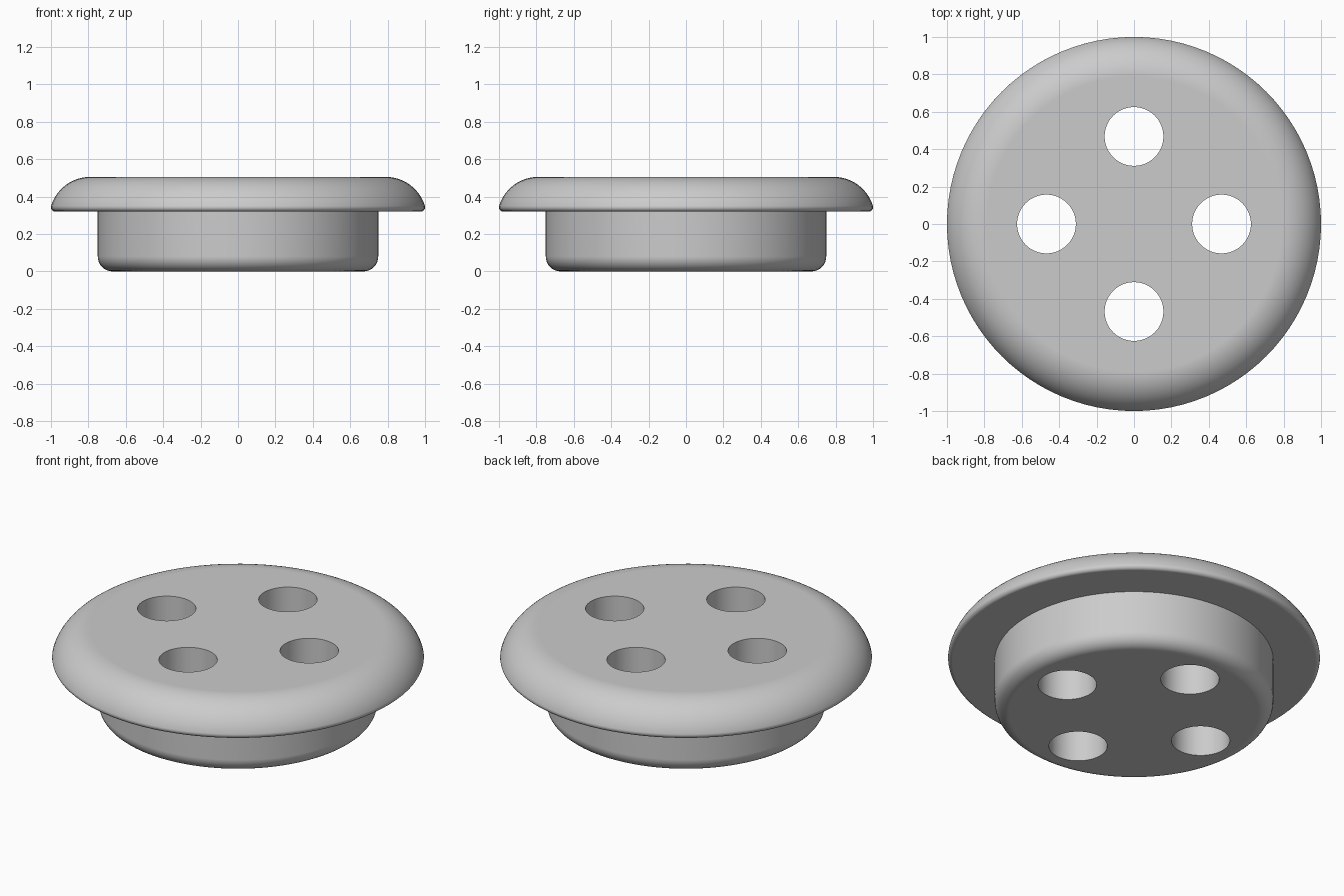
import bpy, bmesh
from math import sin, cos, radians, tau

if "Cube" in bpy.data.objects:
    bpy.data.objects.remove(bpy.data.objects["Cube"], do_unlink=True)

SIDES = 96
HOLE_RADIUS, HOLE_OFFSET = 0.157, 0.468

grey = bpy.data.materials.new("light grey")
grey.use_nodes = True
colour = (0.6, 0.6, 0.6, 1)
grey.diffuse_color = colour
grey.node_tree.nodes["Principled BSDF"].inputs["Base Color"].default_value = colour


def arc(cx, cz, radius, start, end, steps):
    """Points of a circular arc in the radius/height plane, in degrees."""
    angles = [radians(start + (end - start) * i / steps) for i in range(steps + 1)]
    return [(cx + radius * cos(a), cz + radius * sin(a)) for a in angles]


def lathe(name, profile):
    """Closed solid from an open profile revolved about z, with flat end caps."""
    bm = bmesh.new()
    rings = []
    for i in range(len(profile)):
        r, z = profile[i]
        rings.append([bm.verts.new((r * cos(tau * k / SIDES), r * sin(tau * k / SIDES), z))
                      for k in range(SIDES)])
    for low, high in zip(rings, rings[1:]):
        for k in range(SIDES):
            n = (k + 1) % SIDES
            bm.faces.new((low[k], low[n], high[n], high[k]))
    bm.faces.new(rings[0][::-1])
    bm.faces.new(rings[-1])
    mesh = bpy.data.meshes.new(name)
    bm.to_mesh(mesh)
    bm.free()
    mesh.materials.append(grey)
    obj = bpy.data.objects.new(name, mesh)
    bpy.context.collection.objects.link(obj)
    return obj


# Rounded plug, flat underside of the rim, small lip, large domed shoulder
profile = arc(0.67, 0.08, 0.08, -90, 0, 8)
profile += [(0.75, 0.32)]
profile += arc(0.977, 0.343, 0.023, -90, 17, 6)
profile += arc(0.789, 0.2855, 0.22, 17, 90, 14)[1:]
cap = lathe("flanged_cap", profile)

# Four through holes
bpy.context.view_layer.objects.active = cap
cap.select_set(True)
for i in range(4):
    cutter = lathe("hole_cutter", [(HOLE_RADIUS, -0.2), (HOLE_RADIUS, 0.8)])
    cutter.location = (HOLE_OFFSET * cos(tau * i / 4), HOLE_OFFSET * sin(tau * i / 4), 0)
    cutter.hide_render = True
    cut = cap.modifiers.new("hole", "BOOLEAN")
    cut.operation, cut.solver, cut.object = "DIFFERENCE", "EXACT", cutter
    bpy.ops.object.modifier_apply(modifier=cut.name)
    bpy.data.objects.remove(cutter, do_unlink=True)

# Smooth curves, crisp rims and even flat faces
bpy.ops.object.shade_smooth_by_angle(angle=radians(35))
weighted = cap.modifiers.new("even_normals", "WEIGHTED_NORMAL")
weighted.keep_sharp = True
